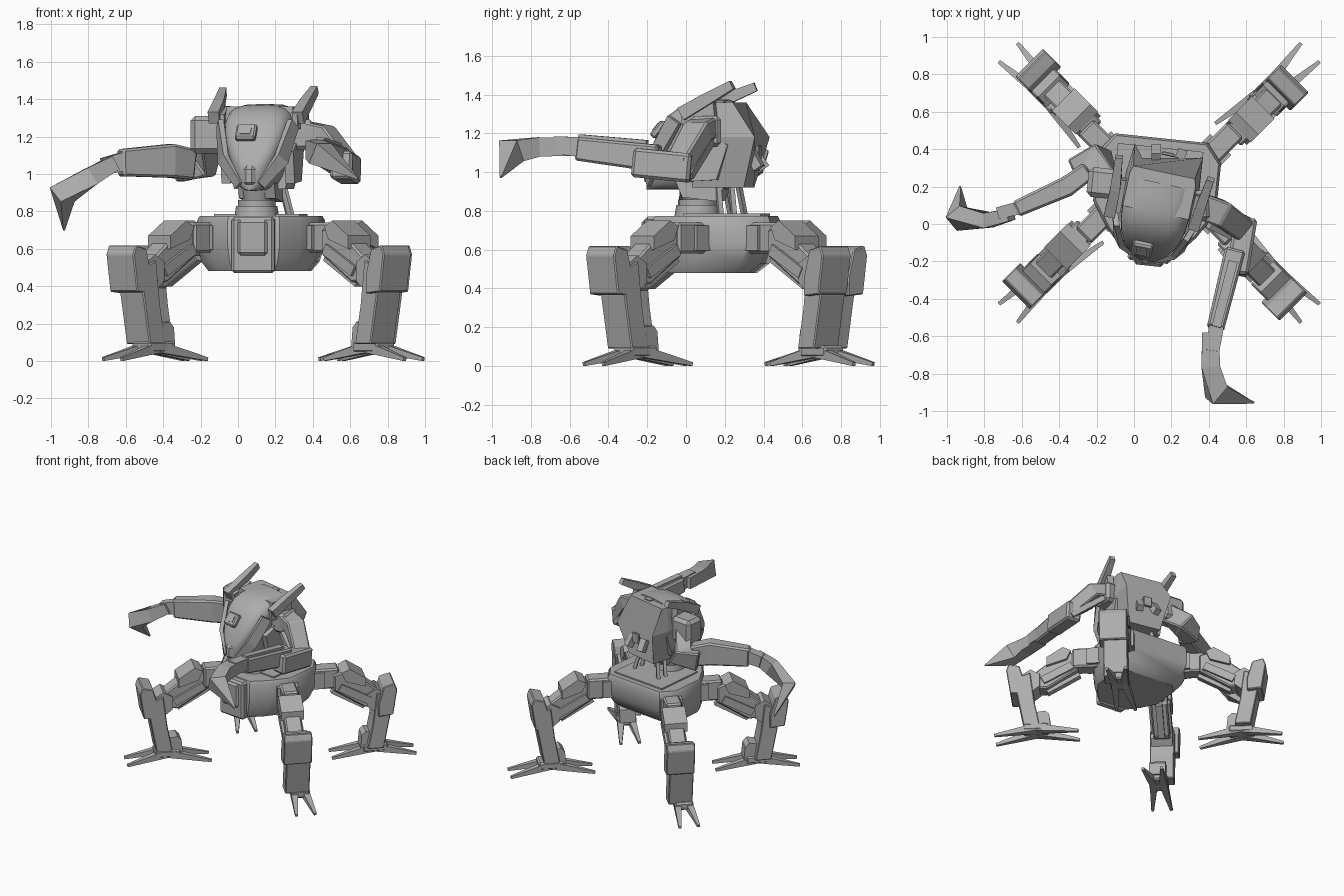
import bpy, bmesh, math
from mathutils import Vector, Matrix

if "Cube" in bpy.data.objects:
    bpy.data.objects.remove(bpy.data.objects["Cube"])

grey = (.42, .42, .42, 1)
material = bpy.data.materials.new("plain grey")
material.use_nodes = True
material.diffuse_color = grey
material.node_tree.nodes["Principled BSDF"].inputs["Base Color"].default_value = grey


def loft(name, rings, frame=Matrix(), smooth=False, bevel=0):
    """Skin a closed solid through rings of equal point count."""
    bm = bmesh.new()
    loops = [[bm.verts.new(frame @ Vector(point)) for point in ring] for ring in rings]
    for lower, upper in zip(loops, loops[1:]):
        for i in range(len(lower)):
            bm.faces.new((lower[i - 1], lower[i], upper[i], upper[i - 1]))
    bm.faces.new(loops[0])
    bm.faces.new(loops[-1])
    bmesh.ops.recalc_face_normals(bm, faces=bm.faces)
    mesh = bpy.data.meshes.new(name)
    bm.to_mesh(mesh)
    bm.free()
    mesh.materials.append(material)
    part = bpy.data.objects.new(name, mesh)
    bpy.context.collection.objects.link(part)
    if bevel:
        chamfer = part.modifiers.new("edge_chamfer", "BEVEL")
        chamfer.width, chamfer.segments = bevel, 1
    if smooth:
        bpy.ops.object.select_all(action="DESELECT")
        part.select_set(True)
        bpy.context.view_layer.objects.active = part
        bpy.ops.object.shade_smooth_by_angle(angle=math.radians(35))


def prism(name, profile, half_width, frame, shift=0, bevel=0):
    """Side profile (along, up) extruded sideways."""
    rings = [[(along, shift + side, up) for along, up in profile]
             for side in (-half_width, half_width)]
    loft(name, rings, frame, bevel=bevel)


def beam(name, path, width, height, frame=Matrix(), scales=(1, 1), bevel=0):
    """Rectangular section swept along a path, scaled at each point."""
    points = [Vector(point) for point in path]
    rings = []
    for i, (point, scale) in enumerate(zip(points, scales)):
        tangent = points[min(i + 1, len(points) - 1)] - points[max(i - 1, 0)]
        side = tangent.cross(Vector((0, 0, 1))).normalized()
        up = side.cross(tangent).normalized() * height * scale / 2
        side *= width * scale / 2
        rings.append([point - side - up, point + side - up, point + side + up, point - side + up])
    loft(name, rings, frame, bevel=bevel)


def box(name, centre, size, frame=Matrix(), bevel=0):
    middle, half_length = Vector(centre), Vector((0, size[1] / 2, 0))
    beam(name, [middle - half_length, middle + half_length], size[0], size[2], frame, bevel=bevel)


def circle(radius, height, count=16):
    turns = [math.tau * i / count for i in range(count)]
    return [(radius * math.cos(a), radius * math.sin(a), height) for a in turns]


def turned(x, y, degrees):
    return Matrix.Translation((x, y, 0)) @ Matrix.Rotation(math.radians(degrees), 4, "Z")


# Four diagonal legs; local x runs outward, reach pushes the shin out
def build_leg(label, frame, reach):
    box(label + "hip", (.26, -.01, .66), (.3, .12, .16), frame, .012)
    box(label + "hip_collar", (.25, -.01, .66), (.1, .16, .13), frame)
    upper = frame @ Matrix.Translation((0, -.03, 0))
    thigh = [(.37, .7), (.47, .73), (.7, .55), (.7, .43), (.6, .42), (.37, .57)]
    prism(label + "thigh", thigh, .062, upper, bevel=.01)
    cap = [(.42, .72), (.48, .75), (.6, .67), (.6, .6), (.45, .65)]
    prism(label + "thigh_cap", cap, .085, upper)
    beam(label + "thigh_piston", [(.36, 0, .55), (.6, 0, .41)], .05, .03, upper)
    lower = frame @ Matrix.Translation((reach / 2, -.025, 0))
    knee = [(.63, .53), (.7, .57), (.76, .53), (.76, .42), (.68, .39), (.63, .43)]
    prism(label + "knee", knee, .08, lower)
    shin = [(.7, .54), (.8, .5), (.8, .36), (.75, .09), (.63, .09), (.67, .3)]
    prism(label + "shin", shin, .09, lower, bevel=.006)
    guard = [(.76, .6), (.84, .62), (.86, .57), (.83, .37), (.72, .36), (.72, .46)]
    prism(label + "knee_guard", guard, .105,
          frame @ Matrix.Translation((reach, -.04, 0)), bevel=.006)
    ankle = [(.58, .18), (.61, .21), (.68, .2), (.68, .08), (.57, .08)]
    prism(label + "ankle", ankle, .06, frame)
    box(label + "foot", (.68, 0, .075), (.19, .14, .06), frame, .012)
    # Paired toes point outward and inward; thigh plates sit on both sides
    for side in (-1, 1):
        beam(label + "thigh_plate", [(.41, side * .07, .6), (.63, side * .07, .48)],
             .02, .06, upper)
        for toe_tip, splay in ((.985, 0), (.36, .02)):
            beam(label + "toe", [(.68, side * .035, .075), (toe_tip, side * .07 + splay, .01)],
                 .06, .06, frame, scales=(1, .33))


reaches = {"back_left_": -.03, "back_right_": .01, "front_left_": .04, "front_right_": .03}
for label, reach in reaches.items():
    x_sign = 1 if "left" in label else -1
    y_sign = 1 if "back" in label else -1
    heading = math.degrees(math.atan2(y_sign, x_sign))
    build_leg(label, turned(.135 + x_sign * .11, .22, heading), reach)

# Pelvis: chamfered hull, tapered underneath and undercut at the back
pelvis = turned(.12, .19, -6)
half_outline = [(.25, .27), (.33, .17), (.33, -.1), (.24, -.24), (.14, -.35)]
outline = half_outline + [(-x, y) for x, y in reversed(half_outline)]
levels = ((.8, .06, .48), (.92, .03, .53), (1, 0, .62), (1, 0, .75), (.96, 0, .775))
loft("pelvis", [[(x * scale, y * scale - slide, height) for x, y in outline]
                for scale, slide, height in levels], pelvis, smooth=True)
box("pelvis_front_plate", (0, -.36, .62), (.23, .07, .3), pelvis, .015)
box("pelvis_front_panel", (0, -.4, .66), (.16, .03, .19), pelvis, .015)
box("pelvis_deck", (0, .02, .78), (.46, .4, .012), pelvis)

# Waist
waist = turned(.1, .06, 0)
loft("waist", [circle(.12, .77), circle(.11, .83)], waist, smooth=True)
loft("waist_ring", [circle(.1, .83), circle(.1, .86)], waist, smooth=True)
loft("waist_neck", [circle(.075, .85), circle(.12, .98)], waist, smooth=True)

# Torso: hard-edged rear hull, narrow at the bottom, widest at the middle
torso = turned(.12, .08, -12)
sideways = torso @ Matrix.Rotation(math.radians(90), 4, "Z")


def hull_ring(y, bulge, lean, scale):
    half = [(.14, y, .92), (.2, y + bulge, 1.18), (.18, y - lean, 1.36)]
    right = [(x * scale, depth, height) for x, depth, height in half]
    return right + [(-x, depth, height) for x, depth, height in reversed(right)]


loft("torso_rear", [hull_ring(-.02, 0, 0, 1), hull_ring(.16, 0, 0, 1),
                    hull_ring(.25, .07, .05, .93)], torso)
box("torso_rear_hatch", (0, .3, 1.1), (.07, .02, .08), torso, .005)
box("torso_top_vent", (.02, .14, 1.362), (.06, .07, .012), torso)


# Torso: smooth front shell closing toward the nose
def shell_ring(t):
    half_width = .215 * (1 - t ** 4) ** .6
    top, bottom = 1.375 - .36 * t ** 4, .91
    ring = []
    for x, y, _ in circle(1, 0, 24):
        x, y = (math.copysign(abs(v) ** .6, v) for v in (x, y))
        ring.append((half_width * x * (.78 + .22 * y), .14 - .43 * t,
                     (top + bottom) / 2 + y * (top - bottom) / 2))
    return ring


loft("torso_shell", [shell_ring(math.sin(i * math.pi / 17)) for i in range(9)],
     torso, smooth=True)
eye = torso @ Matrix.Translation((-.03, -.225, 1.22)) @ Matrix.Rotation(math.radians(50), 4, "X")
box("eye_frame", (0, 0, 0), (.11, .1, .04), eye, .01)
box("eye_lens", (0, 0, .02), (.06, .05, .012), eye)
box("nose", (0, -.27, .99), (.07, .06, .11), torso, .02)
prism("jaw", [(.1, .85), (.14, .93), (-.12, .96), (-.08, .87)], .1, sideways)
side_armour = [(-.06, .95), (-.1, 1.12), (.05, 1.2), (.18, 1.14), (.12, .96)]
for side in (-1, 1):
    beam("cheek_strip", [(side * .2, -.1, 1.27), (side * .16, -.21, 1.08), (side * .06, -.27, .94)],
         .03, .08, torso, scales=(1, 1, .6))
    beam("brow_plate", [(side * .2, -.06, 1.28), (side * .215, .12, 1.3)],
         .05, .13, torso, scales=(.6, 1))
    prism("side_armour", side_armour, .025, sideways, shift=side * .175)
    beam("rear_exhaust", [(side * .06, .27, 1.1), (side * .07, .32, 1.02)], .05, .05, torso)
    for depth in (.1, .17):
        beam("waist_strut", [(side * .13, depth + .03, .77), (side * .08, depth, .98)],
             .025, .025, torso)

# Swept-back horns with blunt tips
horn_paths = {"right_horn": [(-.13, .05, 1.3), (-.1, .19, 1.37), (-.08, .36, 1.44)],
              "left_horn": [(.32, -.02, 1.3), (.36, .1, 1.37), (.41, .24, 1.45)]}
for name, path in horn_paths.items():
    beam(name, path, .06, .07, scales=(1, .9, .65))

# Right arm: shoulder, elbow, forearm and hooked blade
box("right_shoulder", (-.18, .2, 1.21), (.18, .16, .2), turned(0, 0, -6), .025)
beam("right_upper_arm", [(-.15, .22, 1.18), (-.19, .35, 1.05), (-.32, .29, 1.03)],
     .14, .16, scales=(.9, 1, .9), bevel=.01)
beam("right_forearm", [(-.25, .28, 1.05), (-.36, .2, 1.07), (-.63, .08, 1.06)],
     .11, .18, scales=(.9, 1, .8), bevel=.012)
beam("right_wrist", [(-.6, .09, 1.07), (-.72, .06, 1.04)], .07, .1, scales=(1, .9))
beam("right_blade", [(-.66, .05, 1.06), (-.78, .02, .99), (-.94, .03, .89), (-.93, .2, .7)],
     .08, .1, scales=(.8, 1, 1.2, .1))

# Left arm: reaches forward
box("left_shoulder", (.34, .1, 1.21), (.13, .16, .16), bevel=.02)
beam("left_upper_arm", [(.34, .1, 1.23), (.46, .06, 1.21), (.6, -.04, 1.03)],
     .14, .11, scales=(1, 1, .9), bevel=.01)
for step in range(3):
    offset = step * .07
    beam("left_arm_rib", [(.4, .13 - offset, 1.16), (.62, .02 - offset, .98)], .03, .04)
beam("left_elbow", [(.6, .03, 1.02), (.55, -.27, 1.05)], .12, .15, bevel=.015)
beam("left_forearm", [(.54, -.14, 1.07), (.435, -.56, 1.12)], .11, .14, scales=(1, .85), bevel=.012)
beam("left_forearm_rail", [(.53, -.2, 1.15), (.44, -.55, 1.18)], .05, .03)
beam("left_wrist", [(.44, -.55, 1.13), (.42, -.68, 1.14)], .08, .1, scales=(1, .9))
beam("left_blade", [(.41, -.58, 1.13), (.41, -.76, 1.13), (.44, -.9, 1.11), (.64, -.955, .975)],
     .1, .1, scales=(.9, 1, 1.2, .1))
